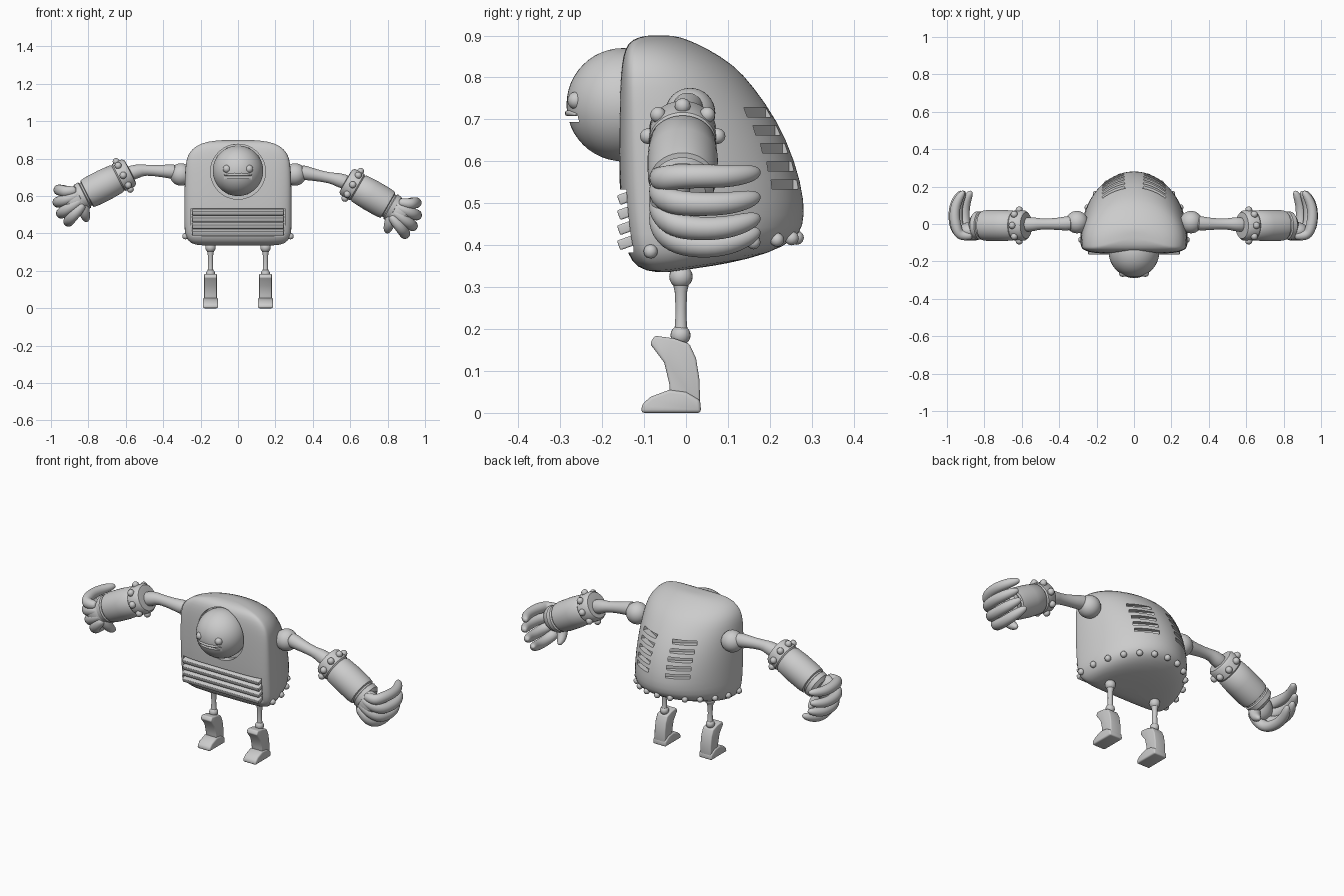
import bpy, bmesh
from math import sin, cos, pi, radians, copysign
from mathutils import Vector, Matrix

if "Cube" in bpy.data.objects:
    bpy.data.objects.remove(bpy.data.objects["Cube"])

grey = bpy.data.materials.new("plain grey")
grey.use_nodes = True
COLOUR = (0.6, 0.6, 0.6, 1)
grey.diffuse_color = COLOUR
grey.node_tree.nodes["Principled BSDF"].inputs["Base Color"].default_value = COLOUR


def finish(name, bm, subsurf=0, cutter=None, bevel=0, angle=40):
    """Turn a bmesh into a smooth-shaded object with its modifiers applied."""
    bmesh.ops.recalc_face_normals(bm, faces=bm.faces)
    me = bpy.data.meshes.new(name)
    bm.to_mesh(me)
    bm.free()
    ob = bpy.data.objects.new(name, me)
    bpy.context.scene.collection.objects.link(ob)
    if bevel:
        m = ob.modifiers.new("round", 'BEVEL')
        m.width, m.segments = bevel, 3
    if subsurf:
        m = ob.modifiers.new("smooth", 'SUBSURF')
        m.levels = subsurf
    if cutter:
        m = ob.modifiers.new("cut", 'BOOLEAN')
        m.operation, m.solver, m.object = 'DIFFERENCE', 'EXACT', cutter
    if ob.modifiers:
        deps = bpy.context.evaluated_depsgraph_get()
        baked = bpy.data.meshes.new_from_object(ob.evaluated_get(deps))
        ob.modifiers.clear()
        ob.data = baked
    ob.data.materials.clear()
    ob.data.materials.append(grey)
    ob.data.shade_smooth()
    ob.data.set_sharp_from_angle(angle=radians(angle))
    return ob


def add_ball(bm, centre, r, scale=(1, 1, 1), seg=20):
    mat = Matrix.Translation(centre) @ Matrix.Diagonal((*scale, 1))
    bmesh.ops.create_uvsphere(bm, u_segments=seg, v_segments=seg // 2, radius=r, matrix=mat)


def ball(name, centre, r, scale=(1, 1, 1), seg=32):
    bm = bmesh.new()
    add_ball(bm, centre, r, scale, seg)
    return finish(name, bm)


def add_box(bm, centre, size, rot=Matrix()):
    mat = Matrix.Translation(centre) @ rot @ Matrix.Diagonal((*size, 1))
    bmesh.ops.create_cube(bm, size=1, matrix=mat)


def loft(bm, rings):
    for r0, r1 in zip(rings, rings[1:]):
        for i in range(len(r0)):
            j = (i + 1) % len(r0)
            bm.faces.new((r0[i], r0[j], r1[j], r1[i]))
    for ring in (rings[0], rings[-1]):
        tip = bm.verts.new(sum((v.co for v in ring), Vector()) / len(ring))
        for i in range(len(ring)):
            bm.faces.new((ring[i - 1], ring[i], tip))


def tube(name, pts, radii, seg=24, subsurf=0):
    """Round tube along a path, one radius for each point."""
    bm = bmesh.new()
    pts = [Vector(p) for p in pts]
    rings, q, old = [], None, None
    for i, (p, r) in enumerate(zip(pts, radii)):
        t = (pts[min(i + 1, len(pts) - 1)] - pts[max(i - 1, 0)]).normalized()
        q = old.rotation_difference(t) @ q if old else t.to_track_quat('Z', 'Y')
        old = t
        rings.append([bm.verts.new(p + q @ Vector((r * cos(2 * pi * k / seg), r * sin(2 * pi * k / seg), 0)))
                      for k in range(seg)])
    loft(bm, rings)
    return finish(name, bm, subsurf)


def plate(name, outline, x, half, bevel):
    """Side profile (y, z) extruded across x."""
    bm = bmesh.new()
    face = bm.faces.new([bm.verts.new((x - half, y, z)) for y, z in outline])
    ext = bmesh.ops.extrude_face_region(bm, geom=[face])
    moved = [v for v in ext["geom"] if isinstance(v, bmesh.types.BMVert)]
    bmesh.ops.translate(bm, verts=moved, vec=(2 * half, 0, 0))
    return finish(name, bm, bevel=bevel, angle=50)


# Body levels: height, front, back, half width
LEVELS = [(.333, -.07, .10, .20), (.345, -.118, .2, .255), (.38, -.14, .262, .28),
          (.42, -.147, .28, .287), (.5, -.157, .285, .287), (.6, -.16, .262, .287),
          (.7, -.16, .217, .285), (.78, -.158, .16, .28), (.83, -.154, .115, .265),
          (.87, -.146, .05, .225), (.892, -.128, 0, .165), (.9, -.095, -.03, .08)]


def section(level, a):
    """Point on a D-shaped slice: flat rounded front, elliptical back."""
    z, yf, yb, hw = level
    c, s = cos(a), sin(a)
    yc = yf + .18 * (yb - yf)
    if s < 0:
        x, y = copysign(abs(c) ** .5, c) * hw, yc - (yc - yf) * abs(s) ** .5
    else:
        x, y = hw * c, yc + (yb - yc) * s
    rise = .15 * max(0, y + .05) * max(0, (.5 - z) / .165)
    return Vector((x, y, z + rise))


def surface(z, a):
    for lo, hi in zip(LEVELS, LEVELS[1:]):
        if lo[0] <= z <= hi[0]:
            t = (z - lo[0]) / (hi[0] - lo[0])
            return section([p + (q - p) * t for p, q in zip(lo, hi)], a)


# Cutters: face socket, grille recess and back vents
bm = bmesh.new()
bmesh.ops.create_cone(bm, cap_ends=True, segments=48, radius1=.147, radius2=.147, depth=.1,
                      matrix=Matrix.Translation((0, -.17, .73)) @ Matrix.Rotation(pi / 2, 4, 'X'))
add_box(bm, (0, -.17, .458), (.5, .09, .15))
for side in (-1, 1):
    for k in range(5):
        p = surface(.545 + .043 * k, pi / 2 - side * .42)
        add_box(bm, p, (.13, .055, .022), Matrix.Rotation(-side * radians(32), 4, 'Z'))
cutter = finish("cutter", bm)
cutter.hide_render = True

bm = bmesh.new()
loft(bm, [[bm.verts.new(section(l, 2 * pi * k / 48)) for k in range(48)] for l in LEVELS])
finish("body", bm, subsurf=1, cutter=cutter, angle=35)
bpy.data.objects.remove(cutter)

# Grille slats
bm = bmesh.new()
for k in range(4):
    add_box(bm, (0, -.142, .406 + .036 * k), (.49, .04, .024), Matrix.Rotation(radians(20), 4, 'X'))
finish("grille_slats", bm, bevel=.004)

# Rivets round the lower edge of the body
bm = bmesh.new()
for k in range(13):
    add_ball(bm, surface(.385, -.05 + (pi + .1) * k / 12), .017, seg=12)
finish("body_rivets", bm)

# Head with eyes, a cut mouth and a lip
bm = bmesh.new()
add_box(bm, (0, -.285, .702), (.15, .06, .016))
slot = finish("mouth_cutter", bm)
slot.hide_render = True
bm = bmesh.new()
add_ball(bm, (0, -.15, .735), .135, seg=48)
finish("head", bm, cutter=slot)
bpy.data.objects.remove(slot)
tube("upper_lip", [(-.075, -.26, .711), (-.035, -.279, .716), (0, -.283, .714), (.035, -.279, .716), (.075, -.26, .711)],
     [.004, .009, .007, .009, .004], 10, 1)
for side, label in ((1, "left"), (-1, "right")):
    ball(label + "_eye", (side * .06, -.262, .745), .021, seg=16)

# Arms: side, label, cuff centre height, forearm droop, elbow height
for side, label, z0, droop, elbow in ((1, "left", .665, 30, .69), (-1, "right", .715, 27, .735)):
    t = radians(droop)

    def arm(a, y, b):
        return Vector((side * (.605 + a * cos(t) + b * sin(t)), y - .008, z0 - a * sin(t) + b * cos(t)))

    ball(label + "_shoulder", (side * .305, .01, .715), .06)
    tube(label + "_upper_arm", [(side * .33, .005, .73), (side * .4, 0, .727 + (elbow - .72) * .4),
                                (side * .5, 0, elbow + .005), (side * .53, 0, elbow), (side * .6, -.005, z0)],
         [.045, .032, .027, .038, .042], subsurf=1)
    profile = [(-.035, .04), (-.032, .07), (-.02, .08), (.035, .08), (.042, .074), (.05, .08),
               (.12, .084), (.2, .083), (.226, .079), (.23, .068), (.238, .068), (.243, .076),
               (.268, .074), (.285, .055)]
    tube(label + "_forearm", [arm(a, 0, 0) for a, r in profile], [r for a, r in profile], 40)
    bm = bmesh.new()
    for k in range(8):
        add_ball(bm, arm(.01, .083 * cos(k * pi / 4), .083 * sin(k * pi / 4)), .019, seg=12)
    finish(label + "_cuff_rivets", bm)

    # Hand: palm, four curled fingers and a thumb
    palm = ball(label + "_palm", (0, 0, 0), .07, (.95, .7, 1.05))
    palm.data.transform(Matrix.Translation(arm(.3, -.03, 0)) @ Matrix.Rotation(side * t, 4, 'Y'))
    for k, (spread, reach) in enumerate(((.085, .355), (.03, .39), (-.03, .4), (-.085, .385))):
        path = [(.27, -.055, spread * .5), (.33, -.055, spread * .75), (reach - .012, -.025, spread * .95),
                (reach, .04, spread * 1.05), (reach - .005, .11, spread),
                (reach - .035, .165, spread * .9), (reach - .05, .182, spread * .85)]
        tube(f"{label}_finger_{k + 1}", [arm(*p) for p in path],
             [.025, .032, .032, .03, .029, .023, .01], 10, 2)
    tube(label + "_thumb", [arm(*p) for p in ((.27, -.03, -.03), (.285, -.02, -.08), (.29, .01, -.115), (.295, .035, -.128))],
         [.035, .032, .025, .01], 10, 2)

    # Legs: hip, thin thigh, knee, shin guard and foot
    x = side * .147
    ball(label + "_hip", (x, -.012, .325), .028, seg=20)
    tube(label + "_thigh", [(x, -.012, z) for z in (.32, .29, .25, .21, .18)], [.022, .015, .013, .014, .02], 16)
    ball(label + "_knee", (x, -.013, .185), .024, seg=20)
    plate(label + "_shin", [(-.086, .165), (-.075, .184), (-.03, .178), (.008, .165), (.024, .13),
                            (.032, .08), (.034, .015), (-.036, .015), (-.04, .07), (-.052, .12)], x, .034, .006)
    plate(label + "_foot", [(-.107, 0), (-.105, .02), (-.085, .038), (-.04, .055), (0, .05),
                            (.034, .03), (.036, 0)], x, .041, .008)
